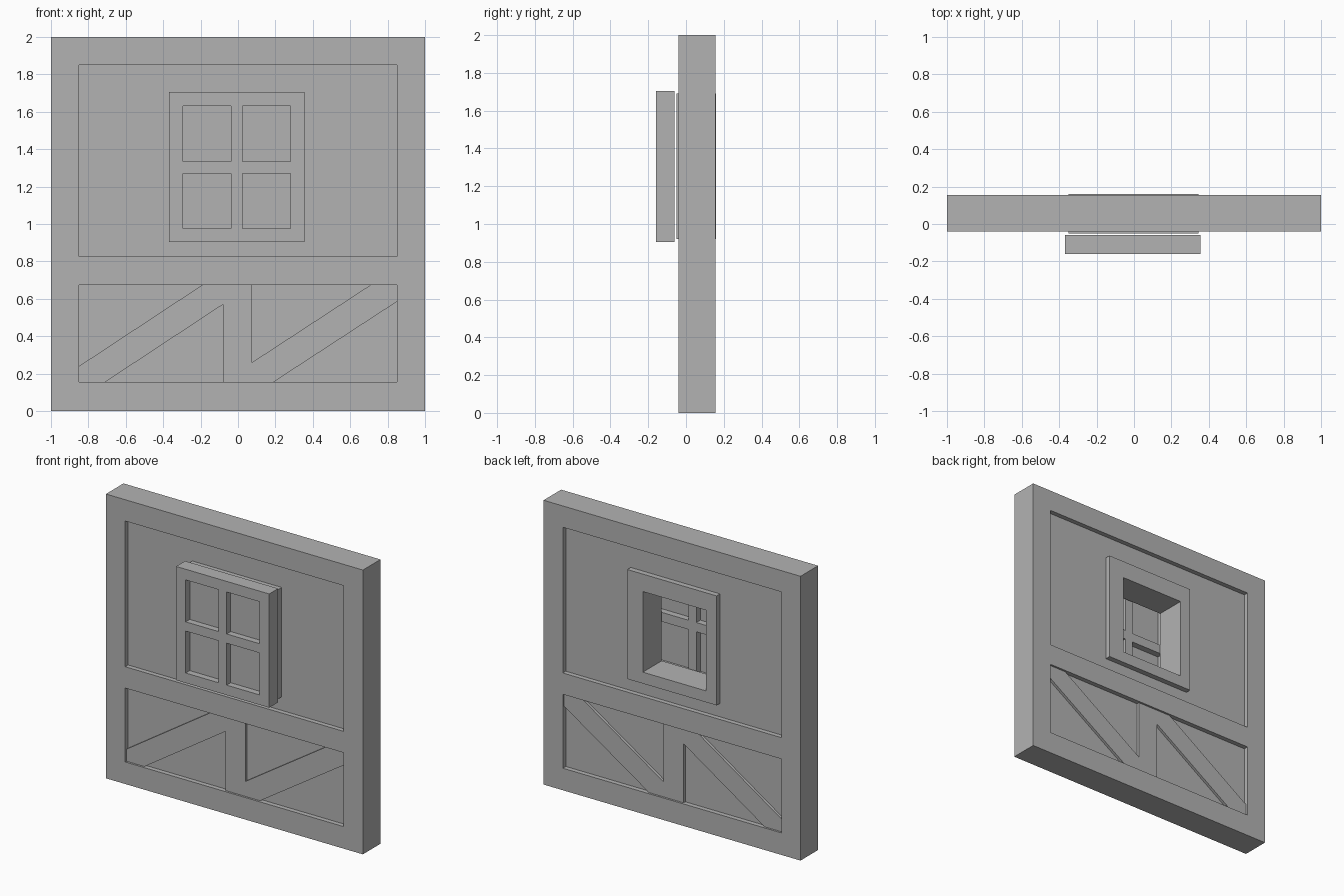
import bpy
import bmesh

cube = bpy.data.objects.get("Cube")
if cube:
    bpy.data.objects.remove(cube, do_unlink=True)

grey = bpy.data.materials.new("plain_grey")
COLOUR = (0.45, 0.45, 0.45, 1)
grey.diffuse_color = COLOUR
grey.use_nodes = True
grey.node_tree.nodes["Principled BSDF"].inputs["Base Color"].default_value = COLOUR


def solid(name, bm, y_front, y_back):
    """Turn a flat front-facing sheet into a slab of the given depth."""
    bmesh.ops.remove_doubles(bm, verts=bm.verts, dist=0.0001)
    mesh = bpy.data.meshes.new(name)
    bm.to_mesh(mesh)
    bm.free()
    mesh.materials.append(grey)
    obj = bpy.data.objects.new(name, mesh)
    obj.location.y = y_front
    bpy.context.collection.objects.link(obj)
    mod = obj.modifiers.new("thickness", "SOLIDIFY")
    mod.thickness = y_back - y_front
    mod.offset = -1
    return obj


def add_face(bm, points):
    bm.faces.new([bm.verts.new((x, 0, z)) for x, z in points])


def slab(name, xs, zs, y_front, y_back, holes=()):
    """Slab on a grid of cuts, leaving out the cells listed in holes."""
    bm = bmesh.new()
    for i, (x0, x1) in enumerate(zip(xs, xs[1:])):
        for k, (z0, z1) in enumerate(zip(zs, zs[1:])):
            if (i, k) not in holes:
                add_face(bm, [(x0, z0), (x1, z0), (x1, z1), (x0, z1)])
    return solid(name, bm, y_front, y_back)


def prism(name, points, y_front, y_back):
    bm = bmesh.new()
    add_face(bm, points)
    return solid(name, bm, y_front, y_back)


# Depths of the wall layers
FRONT, BACK = -0.04, 0.155
FILL = (FRONT + 0.033, BACK - 0.033)
BRACE = (FRONT + 0.014, BACK - 0.014)

# Outer timber frame with an upper and a lower opening
L, R = -0.85, 0.85
LOW, SILL, RAIL, HEAD = 0.155, 0.675, 0.825, 1.85
slab("timber_frame", [-1, L, R, 1], [0, LOW, SILL, RAIL, HEAD, 2],
     FRONT, BACK, holes=[(1, 1), (1, 3)])

# Recessed infill panels
slab("upper_panel", [L, -0.35, 0.345, R], [RAIL, 0.92, 1.69, HEAD],
     *FILL, holes=[(1, 1)])
slab("lower_panel", [L, R], [LOW, SILL], *FILL)

# Middle post and two diagonal braces
POST_L, POST_R = -0.08, 0.075
slab("middle_post", [POST_L, POST_R], [LOW, SILL], *BRACE)
prism("right_brace", [(L, LOW), (-0.71, LOW), (POST_L, 0.57),
                      (POST_L, SILL), (-0.19, SILL), (L, 0.24)], *BRACE)
prism("left_brace", [(POST_R, LOW), (0.19, LOW), (R, 0.585),
                     (R, SILL), (0.71, SILL), (POST_R, 0.26)], *BRACE)

# Window lining through the wall
slab("window_lining", [-0.35, -0.268, 0.224, 0.345], [0.92, 1.0, 1.567, 1.69],
     -0.05, 0.16, holes=[(1, 1)])

# Window sash with four lights, standing proud of the wall
sash_x = [-0.37, -0.295, -0.038, 0.024, 0.28, 0.355]
sash_z = [0.905, 0.975, 1.27, 1.335, 1.63, 1.705]
slab("window_sash", sash_x, sash_z, -0.16, -0.06,
     holes=[(i, k) for i in (1, 3) for k in (1, 3)])

# Window panes
for side, i in (("right", 1), ("left", 3)):
    for level, k in (("lower", 1), ("upper", 3)):
        slab(f"{level}_{side}_pane", sash_x[i:i + 2], sash_z[k:k + 2],
             -0.115, -0.105)
